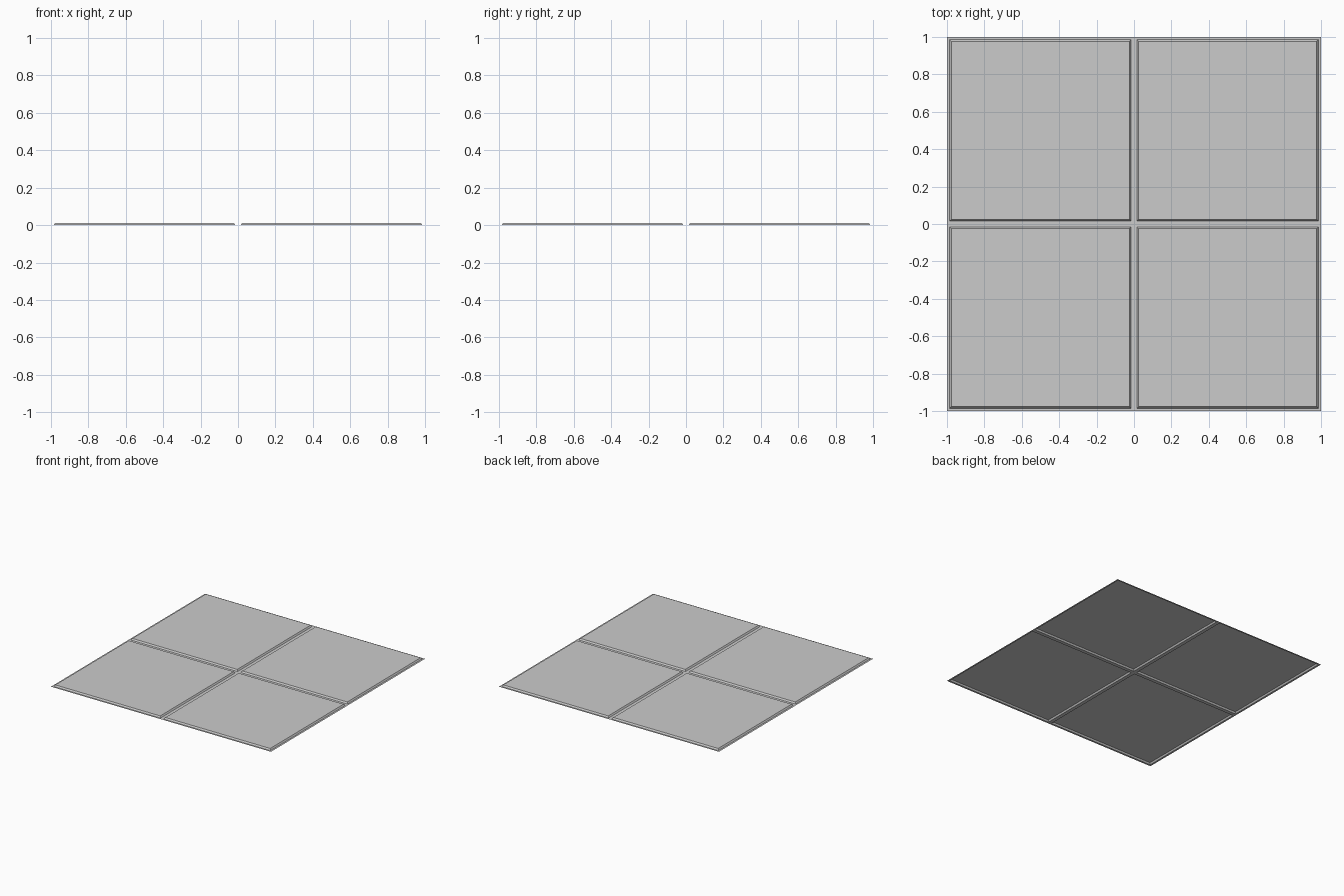
import bpy, bmesh

if "Cube" in bpy.data.objects:
    bpy.data.objects.remove(bpy.data.objects["Cube"])

MARGIN = 0.021   # flat grout strip around each tile
SLOPE = 0.012    # width of the sloped panel edge
RISE = 0.012     # height of the raised panel

# thin sheet: a 2 x 2 grid of square tiles
bm = bmesh.new()
bmesh.ops.create_grid(bm, x_segments=2, y_segments=2, size=1.0)
tiles = bm.faces[:]

# flat grout strip, then a sloped rim up to the raised panel
bmesh.ops.inset_individual(bm, faces=tiles, thickness=MARGIN, depth=0.0)
bmesh.ops.inset_individual(bm, faces=tiles, thickness=SLOPE, depth=0.0)
for v in {v for f in tiles for v in f.verts}:
    v.co.z = RISE

mesh = bpy.data.meshes.new("floor_tiles")
bm.to_mesh(mesh)
bm.free()
floor = bpy.data.objects.new("floor_tiles", mesh)
bpy.context.collection.objects.link(floor)
